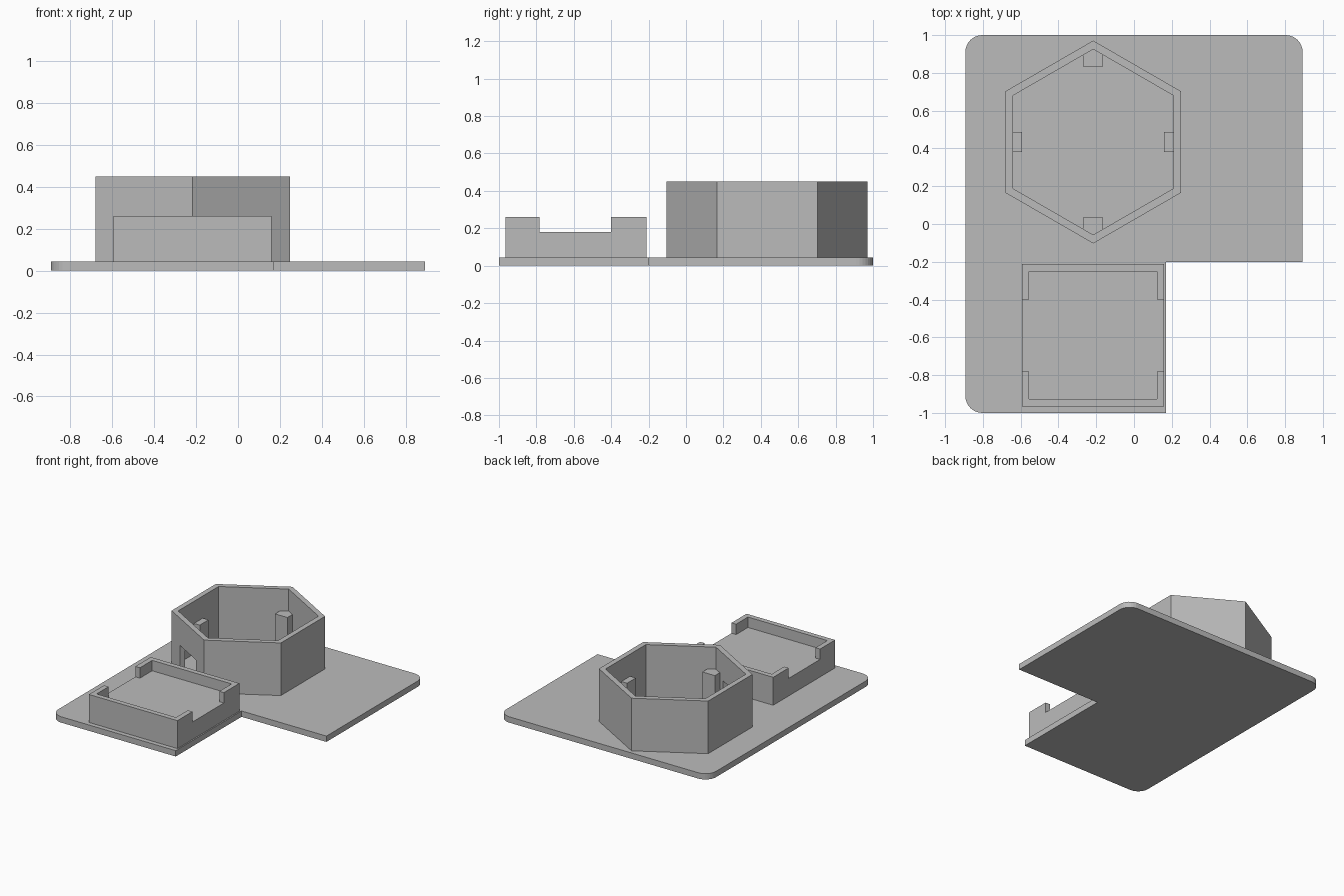
import bpy, bmesh, math
from mathutils import Vector

cube = bpy.data.objects.get("Cube")
if cube:
    bpy.data.objects.remove(cube, do_unlink=True)

GREY = (0.5, 0.5, 0.5, 1)
grey = bpy.data.materials.new("plain grey")
grey.use_nodes = True
grey.diffuse_color = GREY
grey.node_tree.nodes["Principled BSDF"].inputs["Base Color"].default_value = GREY


def prism(name, outline, z0, z1):
    """Extrude a plan outline between two heights."""
    bm = bmesh.new()
    face = bm.faces.new([bm.verts.new((x, y, z0)) for x, y in outline])
    top = bmesh.ops.extrude_face_region(bm, geom=[face])["geom"]
    verts = [v for v in top if isinstance(v, bmesh.types.BMVert)]
    bmesh.ops.translate(bm, verts=verts, vec=(0, 0, z1 - z0))
    bmesh.ops.recalc_face_normals(bm, faces=bm.faces)
    mesh = bpy.data.meshes.new(name)
    bm.to_mesh(mesh)
    bm.free()
    mesh.materials.append(grey)
    obj = bpy.data.objects.new(name, mesh)
    bpy.context.collection.objects.link(obj)
    return obj


def rect(x0, x1, y0, y1):
    return [(x0, y0), (x1, y0), (x1, y1), (x0, y1)]


def cut(target, cutter):
    """Subtract the cutter, then discard it."""
    cutter.hide_render = True
    mod = target.modifiers.new("cut", "BOOLEAN")
    mod.operation, mod.solver, mod.object = "DIFFERENCE", "EXACT", cutter
    bpy.context.view_layer.objects.active = target
    bpy.ops.object.modifier_apply(modifier=mod.name)
    bpy.data.objects.remove(cutter, do_unlink=True)


def arc(cx, cy, r, start):
    angles = [math.radians(start + 90 * i / 8) for i in range(9)]
    return [(cx + r * math.cos(a), cy + r * math.sin(a)) for a in angles]


# L-shaped base plate with three rounded corners
BASE = 0.045
W, R = 0.893, 0.09
prism("base_plate",
      [(0.17, -1), (0.17, -0.2), (W, -0.2)]
      + arc(W - R, 1 - R, R, 0) + arc(R - W, 1 - R, R, 90)
      + arc(R - W, R - 1, R, 180), 0, BASE)

# Square tray with a shallow recess and notched side walls
tray = prism("square_tray", rect(-0.594, 0.16, -0.965, -0.212), BASE, 0.26)
cut(tray, prism("recess", rect(-0.555, 0.121, -0.926, -0.251), 0.18, 0.4))
cut(tray, prism("notch", rect(-0.8, 0.4, -0.782, -0.4), 0.18, 0.4))

# Hexagonal wall, open at the top
CX, CY = -0.216, 0.434
RO, RI = 0.537, 0.491


def hexagon(r):
    return [(CX + r * math.cos(math.radians(a)), CY + r * math.sin(math.radians(a)))
            for a in range(30, 390, 60)]


wall = prism("hexagon_wall", hexagon(RO), BASE, 0.45)
cut(wall, prism("hollow", hexagon(RI), -0.1, 0.6))

# Doorway through the wall that faces the tray on the right
normal = Vector((math.cos(math.radians(240)), math.sin(math.radians(240))))
along = Vector((-normal.y, normal.x))
centre = Vector((CX, CY)) + normal * 0.445
door = [centre + normal * n * 0.1 + along * s * RO / 4
        for n, s in ((-1, -1), (1, -1), (1, 1), (-1, 1))]
cut(wall, prism("doorway", [tuple(p) for p in door], -0.1, 0.24))

# Support pegs: two in the corners, two on the flat sides
PEG_TOP, HALF = 0.28, 0.053
for name, s in (("back", 1), ("front", -1)):
    tip = RI + 0.005
    shoulder = tip - HALF * math.tan(math.radians(30))
    plan = [(-HALF, 0.4), (HALF, 0.4), (HALF, shoulder), (0, tip), (-HALF, shoulder)]
    prism(name + "_corner_peg", [(CX + x, CY + s * y) for x, y in plan], BASE, PEG_TOP)
for name, s in (("left", 1), ("right", -1)):
    prism(name + "_side_peg",
          rect(CX + s * 0.376, CX + s * 0.43, CY - HALF, CY + HALF), BASE, PEG_TOP)
